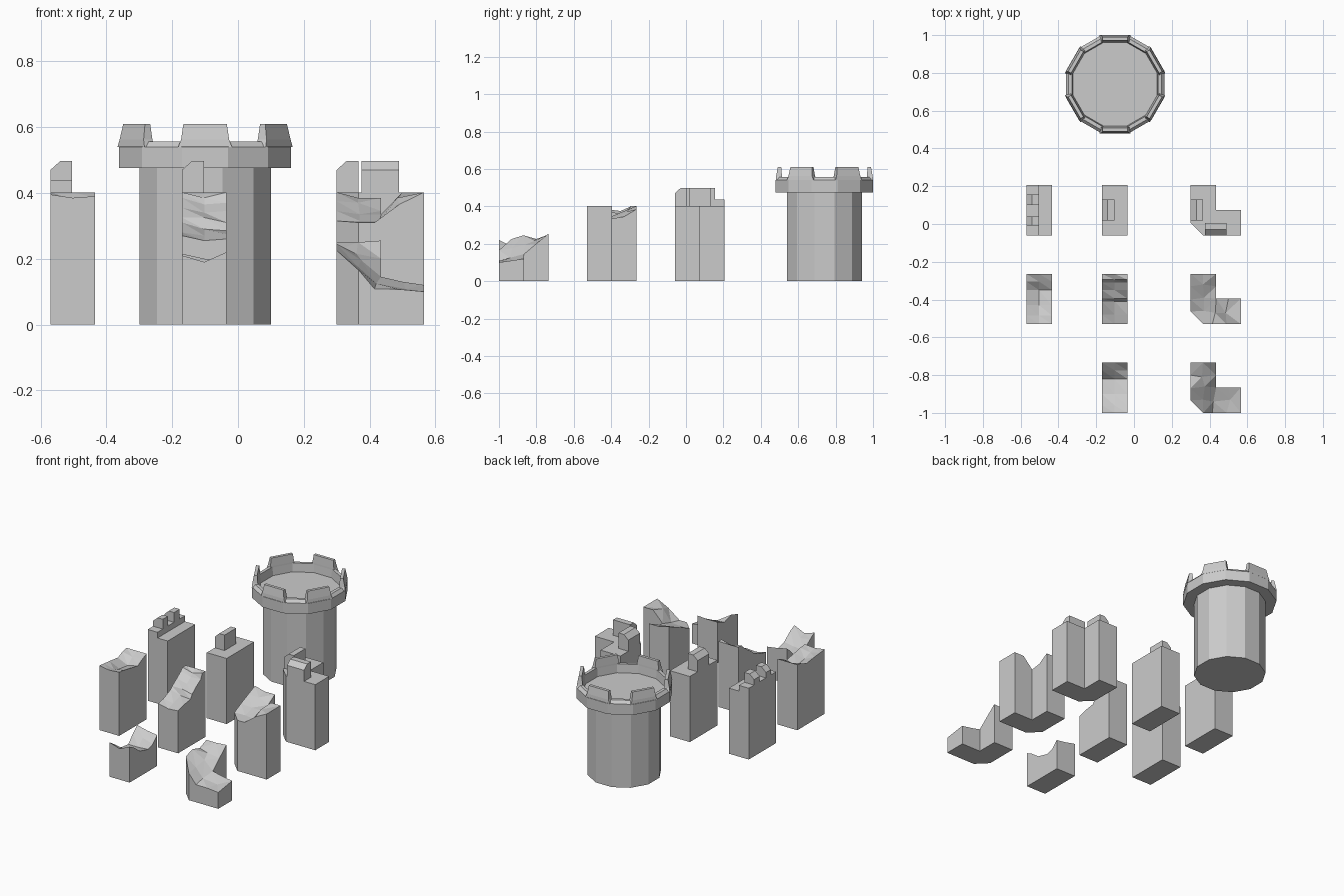
import bpy, bmesh
from math import cos, sin, pi
from mathutils import Matrix, Vector
from mathutils.geometry import delaunay_2d_cdt

if "Cube" in bpy.data.objects:
    bpy.data.objects.remove(bpy.data.objects["Cube"])

W, L = 0.135, 0.266          # wall thickness and length
COLS = (-0.57, -0.17, 0.30)  # left edges of the columns
ROWS = (-0.06, -0.53, -1.0)  # front edges of the rows


def finish(name, bm):
    bmesh.ops.recalc_face_normals(bm, faces=bm.faces)
    me = bpy.data.meshes.new(name)
    bm.to_mesh(me)
    bm.free()
    ob = bpy.data.objects.new(name, me)
    bpy.context.collection.objects.link(ob)
    return ob


def prism(bm, pts, offset):
    a = [bm.verts.new(p) for p in pts]
    b = [bm.verts.new(Vector(p) + Vector(offset)) for p in pts]
    bm.faces.new(a)
    bm.faces.new(b)
    n = len(a)
    for i in range(n):
        bm.faces.new((a[i], a[(i + 1) % n], b[(i + 1) % n], b[i]))


def merlon(name, x, y0, y1, z0):
    # block whose outer (-x) top edge is chamfered
    prof = [(0, z0), (0.066, z0), (0.066, 0.497), (0.03, 0.497), (0, 0.47)]
    bm = bmesh.new()
    prism(bm, [(x + px, y0, z) for px, z in prof], (0, y1 - y0, 0))
    return finish(name, bm)


def ruined(name, x, y, outline, inner):
    # solid with straight sides and a broken, triangulated top
    pts = outline + inner
    n = len(outline)
    co, _, tris, orig, _, _ = delaunay_2d_cdt(
        [Vector(p[:2]) for p in pts], [(i, (i + 1) % n) for i in range(n)], [], 1, 1e-6)
    bm = bmesh.new()
    top = [bm.verts.new((x + c.x, y + c.y, pts[o[0]][2])) for c, o in zip(co, orig)]
    for t in tris:
        bm.faces.new([top[i] for i in t])
    where = {o: i for i, ids in enumerate(orig) for o in ids}
    rim = [top[where[i]] for i in range(n)]
    foot = [bm.verts.new((v.co.x, v.co.y, 0)) for v in rim]
    bm.faces.new(foot)
    for i in range(n):
        j = (i + 1) % n
        bm.faces.new((rim[i], rim[j], foot[j], foot[i]))
    return finish(name, bm)


def ruined_wall(name, x, y, rows):
    # rows run front to back: (y, left height, middle height, right height)
    f, b = rows[0], rows[-1]
    out = [(0, f[0], f[1]), (W / 2, f[0], f[2])]
    out += [(W, r[0], r[3]) for r in rows]
    out += [(W / 2, b[0], b[2])]
    out += [(0, r[0], r[1]) for r in rows[:0:-1]]
    return ruined(name, x, y, out, [(W / 2, r[0], r[2]) for r in rows[1:-1]])


# Round tower: twelve-sided turned profile with a hollow crown
TX, TY, N = -0.10, 0.74, 12
K = 1 / cos(pi / N)
profile = [(0.2, 0), (0.2, 0.475), (0.261, 0.475), (0.261, 0.54),
           (0.246, 0.557), (0.227, 0.557), (0.222, 0.505)]
bm = bmesh.new()
rings = []
for r, z in profile:
    rings.append([bm.verts.new((TX + r * K * cos(2 * pi * (i + .5) / N),
                                TY + r * K * sin(2 * pi * (i + .5) / N), z))
                  for i in range(N)])
for lo, hi in zip(rings, rings[1:]):
    for i in range(N):
        j = (i + 1) % N
        bm.faces.new((lo[i], lo[j], hi[j], hi[i]))
bm.faces.new(rings[0])
bm.faces.new(rings[-1])
finish("round_tower", bm)

# Tower battlements on every second face
bm = bmesh.new()
for k in range(6):
    rot = Matrix.Translation((TX, TY, 0)) @ Matrix.Rotation(pi / 6 + k * pi / 3, 4, 'Z')
    # each merlon bends back at both ends to follow the ring
    sections = []
    for z, ro, ri, spread in ((0.54, .260, .226, .082), (0.562, .258, .227, .073), (0.61, .249, .231, .066)):
        sections.append([bm.verts.new(rot @ Vector(p)) for p in (
            (ro, -spread, z), (ro, spread, z), (ri, spread, z), (ri, -spread, z))])
    for a, b in zip(sections, sections[1:]):
        for i in range(4):
            j = (i + 1) % 4
            bm.faces.new((a[i], a[j], b[j], b[i]))
    bm.faces.new(sections[0])
    bm.faces.new(sections[-1])
finish("tower_battlements", bm)

# Intact straight walls
y = ROWS[0]
for name, x in (("wall_narrow_merlons", COLS[0]), ("wall_wide_merlon", COLS[1])):
    bm = bmesh.new()
    prism(bm, [(x, y, 0), (x + W, y, 0), (x + W, y + L, 0), (x, y + L, 0)], (0, 0, 0.402))
    finish(name, bm)
bm = bmesh.new()
x = COLS[0]
prism(bm, [(x, y, .402), (x + .066, y, .402), (x + .066, y + L, .402), (x, y + L, .402)], (0, 0, 0.035))
finish("low_parapet", bm)
merlon("narrow_merlon_front", x, -0.008, 0.04, 0.437)
merlon("narrow_merlon_back", x, 0.1, 0.155, 0.437)
merlon("wide_merlon", COLS[1], 0.018, 0.13, 0.402)

# Intact corner wall
x = COLS[2]
bm = bmesh.new()
corner = [(.067, 0), (L, 0), (L, W), (W, W), (W, L), (0, L), (0, .067)]
prism(bm, [(x + a, y + b, 0) for a, b in corner], (0, 0, 0.402))
finish("corner_wall", bm)
merlon("corner_merlon_left", x, 0.018, 0.13, 0.402)
side = merlon("corner_merlon_front", 0, -0.49, -0.375, 0.402)
side.data.transform(Matrix.Translation((0, y, 0)) @ Matrix.Rotation(pi / 2, 4, 'Z'))

# Broken straight walls
ruined_wall("chipped_wall", COLS[0], ROWS[1], [
    (0, .395, .385, .39), (.045, .39, .375, .385), (.10, .385, .355, .375),
    (.18, .375, .345, .36), (.225, .395, .38, .385), (L, .402, .402, .402)])
ruined_wall("stepped_wall", COLS[1], ROWS[1], [
    (0, .27, .255, .26), (.05, .28, .27, .275), (.12, .31, .29, .285),
    (.135, .325, .325, .31), (.18, .355, .34, .345), (.22, .385, .365, .37), (.235, .402, .385, .402),
    (L, .402, .402, .402)])
ruined_wall("low_ruined_wall", COLS[1], ROWS[2], [
    (0, .21, .19, .22), (.04, .185, .175, .20), (.10, .14, .145, .155),
    (.18, .13, .13, .135), (.225, .18, .17, .15), (L, .215, .20, .19)])

# Broken corner walls: shared footprint with different heights
plan = [(.067, 0), (.115, 0), (.19, 0), (L, 0), (L, W), (.20, W), (W, W), (W, .20),
        (W, L), (.065, L), (0, L), (0, .20), (0, .13), (0, .067)]
for name, row, rim, inner in (
    ("chipped_corner", ROWS[1],
     (.31, .31, .365, .402, .402, .402, .335, .345, .385, .385, .402, .375, .345, .315),
     [(.07, .07, .315), (.07, .14, .335), (.065, .21, .37), (.13, .06, .315), (.185, .06, .385)]),
    ("ruined_corner", ROWS[2],
     (.165, .108, .107, .10, .12, .13, .145, .20, .255, .25, .25, .225, .245, .225),
     [(.065, .07, .175), (.075, .14, .195), (.06, .19, .215), (.12, .06, .125), (.21, .07, .108)])):
    ruined(name, COLS[2], row, [(a, b, z) for (a, b), z in zip(plan, rim)], inner)
